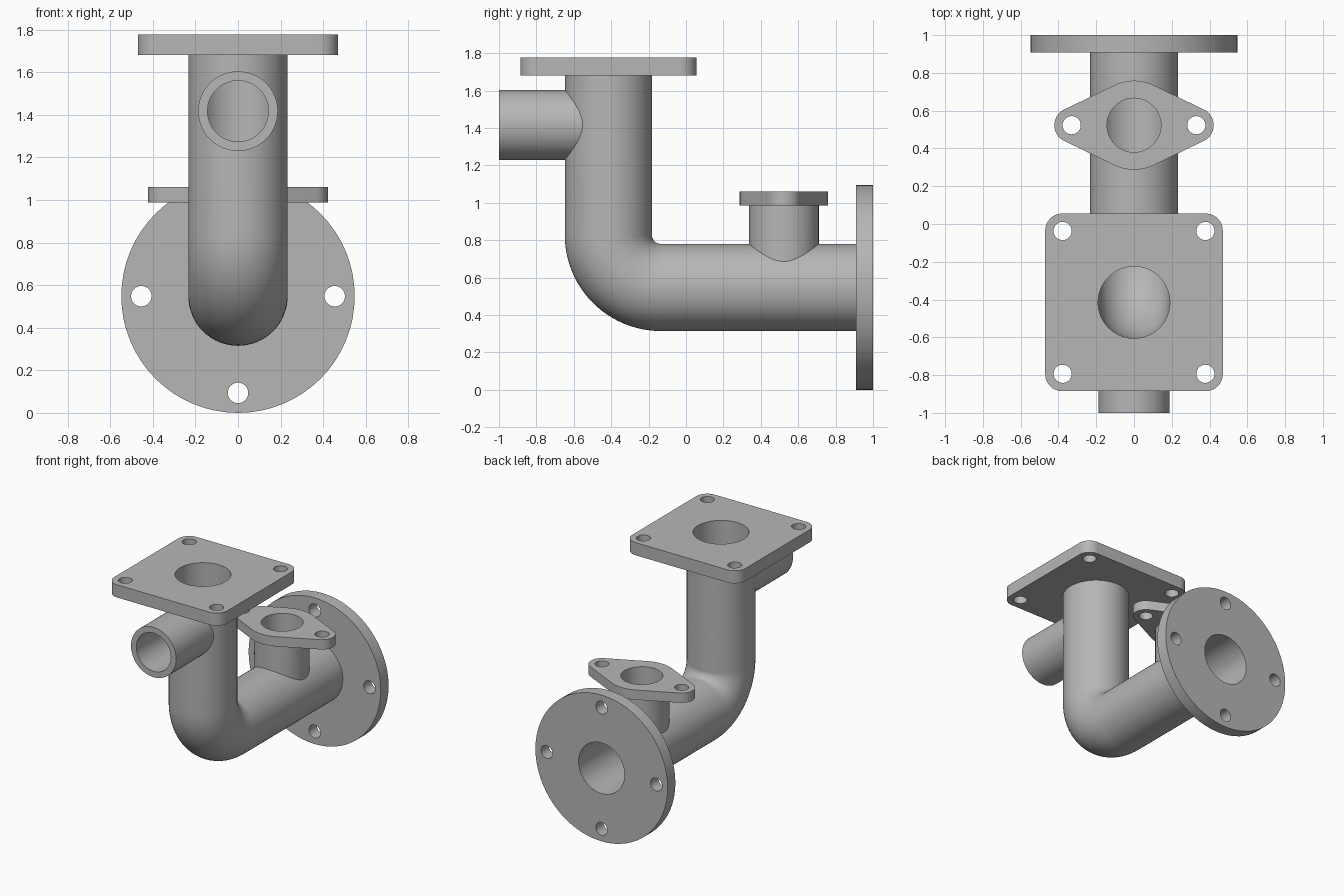
import bpy, bmesh
from math import pi, sin, cos, radians
from mathutils import Matrix, Vector
from mathutils.geometry import convex_hull_2d

cube = bpy.data.objects.get("Cube")
if cube:
    bpy.data.objects.remove(cube, do_unlink=True)

# Main dimensions
PIPE_Y, PIPE_Z = -0.415, 0.548      # axes of the upright and level runs
PIPE_R, BORE_R = 0.233, 0.19
BRANCH_R, BRANCH_BORE_R = 0.187, 0.143
BEND_R = 0.28
TOP, BACK = 1.776, 1.0
NECK_Y, NECK_TOP = 0.523, 1.06
INLET_Z = 1.417
HOLE_R = 0.048
SEGMENTS = 64

metal = bpy.data.materials.new("cast grey metal")
metal.use_nodes = True
grey = (0.47, 0.47, 0.47, 1)
metal.diffuse_color = grey
metal.node_tree.nodes["Principled BSDF"].inputs["Base Color"].default_value = grey


def finish(name, bm):
    bmesh.ops.recalc_face_normals(bm, faces=bm.faces)
    mesh = bpy.data.meshes.new(name)
    bm.to_mesh(mesh)
    bm.free()
    mesh.materials.append(metal)
    obj = bpy.data.objects.new(name, mesh)
    bpy.context.collection.objects.link(obj)
    return obj


def prism(name, circles, depth, origin, level=False):
    """Extrude the outline wrapped round (x, y, radius) circles; level points along +y."""
    points = [Vector((x + r * cos(a), y + r * sin(a)))
              for x, y, r in circles
              for a in (2 * pi * i / SEGMENTS for i in range(SEGMENTS))]
    bm = bmesh.new()
    face = bm.faces.new([bm.verts.new((*points[i], 0)) for i in convex_hull_2d(points)])
    top = bmesh.ops.extrude_face_region(bm, geom=[face], use_keep_orig=True)["geom"]
    bmesh.ops.translate(bm, vec=(0, 0, depth),
                        verts=[v for v in top if isinstance(v, bmesh.types.BMVert)])
    turn = Matrix.Rotation(radians(-90 if level else 0), 4, 'X')
    bm.transform(Matrix.Translation(origin) @ turn)
    return finish(name, bm)


def elbow(name, radius, top, back):
    """Sweep a circle down the upright run, round the bend and along the level run."""
    cy, cz = PIPE_Y + BEND_R, PIPE_Z + BEND_R
    steps = 24
    stations = [(PIPE_Y, top, 0)]
    for i in range(steps + 1):
        a = pi / 2 * i / steps
        stations.append((cy - BEND_R * cos(a), cz - BEND_R * sin(a), a))
    stations.append((back, PIPE_Z, pi / 2))
    bm = bmesh.new()
    rings = []
    for y, z, a in stations:
        out = Vector((0, -cos(a), -sin(a)))
        rings.append([bm.verts.new(Vector((radius * cos(t), y, z)) + out * radius * sin(t))
                      for t in (2 * pi * i / SEGMENTS for i in range(SEGMENTS))])
    for low, high in zip(rings, rings[1:]):
        for i in range(SEGMENTS):
            j = (i + 1) % SEGMENTS
            bm.faces.new((low[i], low[j], high[j], high[i]))
    bm.faces.new(rings[0])
    bm.faces.new(rings[-1])
    return finish(name, bm)


def combine(body, part, operation):
    mod = body.modifiers.new(part.name, 'BOOLEAN')
    mod.operation, mod.object, mod.solver = operation, part, 'EXACT'
    bpy.context.view_layer.objects.active = body
    bpy.ops.object.modifier_apply(modifier=mod.name)
    bpy.data.objects.remove(part, do_unlink=True)


# Solid outer shapes
body = elbow("flanged_pipe_elbow", PIPE_R, TOP - 0.04, BACK - 0.04)
corners = [(sx * 0.38, sy * 0.38, 0.09) for sx in (-1, 1) for sy in (-1, 1)]
solids = [
    prism("front_inlet", [(0, 0, BRANCH_R)], 1 + PIPE_Y, (0, -1, INLET_Z), True),
    prism("neck", [(0, 0, BRANCH_R)], NECK_TOP - 0.03 - PIPE_Z, (0, NECK_Y, PIPE_Z)),
    prism("square_flange", corners, 0.095, (0, PIPE_Y, TOP - 0.095)),
    prism("round_flange", [(0, 0, 0.548)], 0.092, (0, BACK - 0.092, PIPE_Z), True),
    prism("oval_flange", [(0, 0, 0.236), (-0.33, 0, 0.092), (0.33, 0, 0.092)],
          0.073, (0, NECK_Y, NECK_TOP - 0.073)),
]

# Bores
cutters = [
    elbow("main_bore", BORE_R, TOP + 0.1, BACK + 0.1),
    prism("inlet_bore", [(0, 0, BRANCH_BORE_R)], 1.1 + PIPE_Y, (0, -1.1, INLET_Z), True),
    prism("neck_bore", [(0, 0, BRANCH_BORE_R)], 0.6, (0, NECK_Y, PIPE_Z)),
]

# Bolt holes
for sx in (-1, 1):
    cutters.append(prism("oval_bolt", [(sx * 0.33, 0, HOLE_R)], 0.2,
                         (0, NECK_Y, NECK_TOP - 0.14)))
    for sy in (-1, 1):
        cutters.append(prism("square_bolt", [(sx * 0.378, sy * 0.378, HOLE_R)], 0.2,
                             (0, PIPE_Y, TOP - 0.15)))
for i in range(4):
    a = pi / 2 * i
    cutters.append(prism("round_bolt", [(0.454 * cos(a), 0.454 * sin(a), HOLE_R)], 0.2,
                         (0, BACK - 0.15, PIPE_Z), True))

for part in solids:
    combine(body, part, 'UNION')
for part in cutters:
    combine(body, part, 'DIFFERENCE')

# Smooth pipe walls, crisp flange edges
bpy.ops.object.select_all(action='DESELECT')
body.select_set(True)
bpy.context.view_layer.objects.active = body
bpy.ops.object.shade_smooth_by_angle(angle=radians(30))
